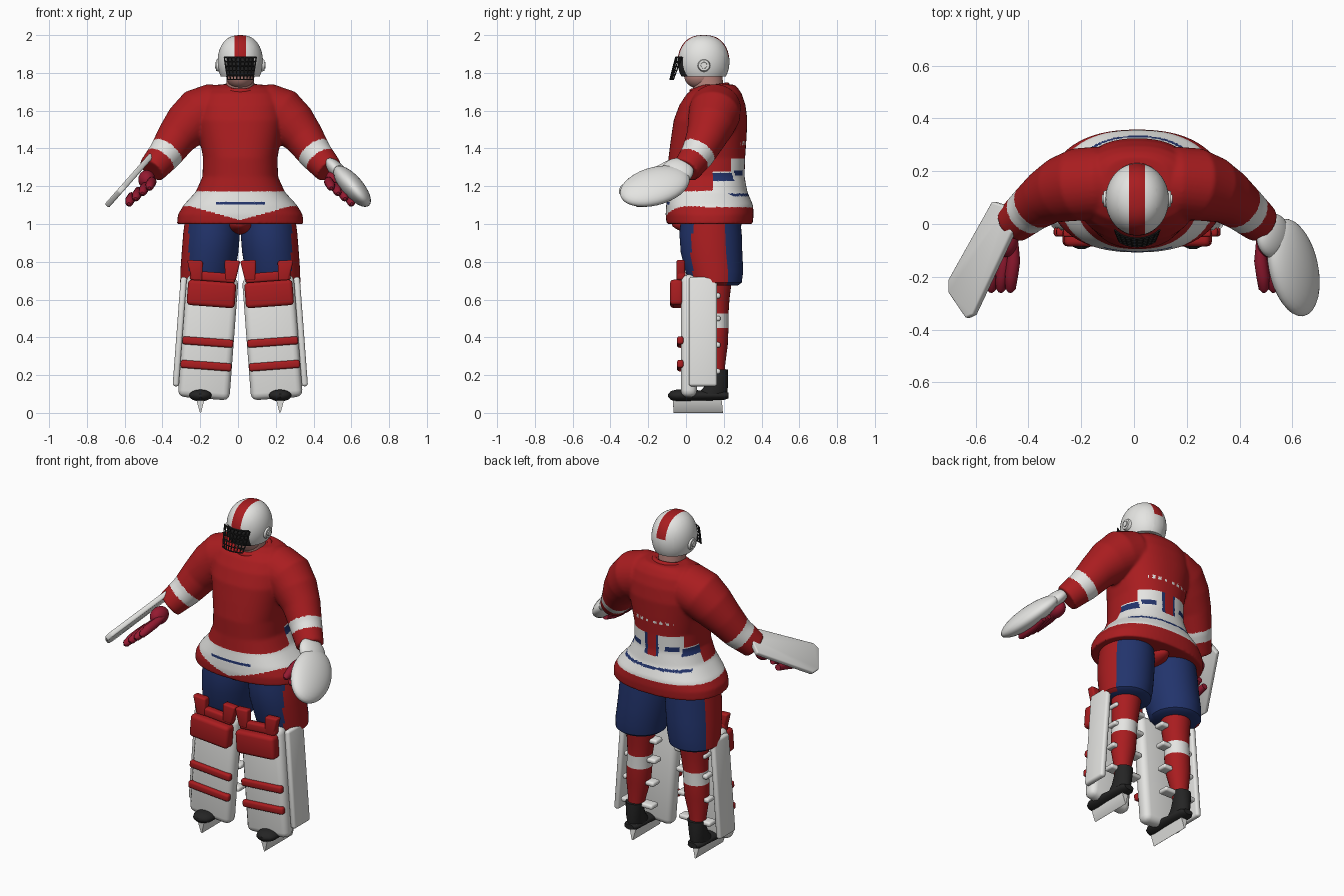
import bpy, bmesh
from math import sin, cos, pi, atan2, copysign
from mathutils import Vector, Matrix

cube = bpy.data.objects.get("Cube")
if cube:
    bpy.data.objects.remove(cube)

X0 = 0.012  # symmetry plane of the figure


def material(name, r, g, b):
    m = bpy.data.materials.new(name)
    m.use_nodes = True
    m.diffuse_color = (r, g, b, 1)
    node = m.node_tree.nodes["Principled BSDF"]
    node.inputs["Base Color"].default_value = (r, g, b, 1)
    node.inputs["Roughness"].default_value = 0.6
    return m


RED = material("red cloth", 0.4, 0.012, 0.014)
WHITE = material("white", 0.78, 0.78, 0.76)
BLUE = material("navy blue", 0.016, 0.034, 0.15)
BLACK = material("black", 0.018, 0.018, 0.018)
CRIMSON = material("crimson glove", 0.3, 0.01, 0.03)
SKIN = material("skin", 0.48, 0.23, 0.2)


def paint(mesh, mats, rule, s=1):
    """Add materials, choose one per face, and shade smooth with sharp edges."""
    for m in mats:
        mesh.materials.append(m)
    for p in mesh.polygons:
        p.use_smooth = True
        if rule:
            p.material_index = rule(Vector(((p.center.x - X0) * s, p.center.y, p.center.z)))
    mesh.set_sharp_from_angle(angle=0.7)


def finish(bm, name, mats, s=1, rule=None):
    for v in bm.verts:
        v.co.x = X0 + s * v.co.x
    bmesh.ops.recalc_face_normals(bm, faces=bm.faces)
    mesh = bpy.data.meshes.new(name)
    bm.to_mesh(mesh)
    bm.free()
    paint(mesh, mats, rule, s)
    ob = bpy.data.objects.new(name, mesh)
    bpy.context.collection.objects.link(ob)
    return ob


def skin_rings(bm, rings):
    rows = [[bm.verts.new(p) for p in ring] for ring in rings]
    n = len(rows[0])
    for a, b in zip(rows, rows[1:]):
        for i in range(n):
            j = (i + 1) % n
            bm.faces.new((a[i], a[j], b[j], b[i]))
    bm.faces.new(rows[0])
    bm.faces.new(rows[-1])


def loft(bm, rings, n=40, power=1):
    """Stacked ovals: centre x, centre y, z, radius x, radius y. Power below 1 is boxier."""
    def bulge(v):
        return copysign(abs(v) ** power, v)
    turn = [2 * pi * i / n for i in range(n)]
    skin_rings(bm, [[(cx + rx * bulge(cos(t)), cy + ry * bulge(sin(t)), z) for t in turn]
                    for cx, cy, z, rx, ry in rings])


def tube(bm, path, n=16):
    """Round section along a path of x, y, z, radius."""
    pts = [Vector(p[:3]) for p in path]
    rings = []
    for k, p in enumerate(pts):
        d = pts[min(k + 1, len(pts) - 1)] - pts[max(k - 1, 0)]
        q = d.to_track_quat('Z', 'Y')
        rings.append([p + q @ Vector((cos(2 * pi * i / n), sin(2 * pi * i / n), 0)) * path[k][3]
                      for i in range(n)])
    skin_rings(bm, rings)


def ball(bm, centre, axes, radii):
    rot = Matrix(axes).transposed().to_4x4()
    bmesh.ops.create_uvsphere(bm, u_segments=32, v_segments=16, radius=1,
                              matrix=Matrix.Translation(centre) @ rot @ Matrix.Diagonal((*radii, 1)))


def box(name, centre, size, mat, s, tilt=0, bevel=0.02):
    bm = bmesh.new()
    bmesh.ops.create_cube(bm, size=1, matrix=Matrix.Diagonal((*size, 1)))
    bmesh.ops.bevel(bm, geom=bm.edges[:], offset=bevel, segments=3, profile=0.5, affect='EDGES')
    bm.transform(Matrix.Translation(centre) @ Matrix.Rotation(tilt, 4, 'Y'))
    return finish(bm, name, [mat], s)


def prism(name, outline, vec, mat, s, bevel=0):
    bm = bmesh.new()
    face = bm.faces.new([bm.verts.new(p) for p in outline])
    ext = bmesh.ops.extrude_face_region(bm, geom=[face], use_keep_orig=True)
    bmesh.ops.translate(bm, vec=vec, verts=[g for g in ext["geom"] if isinstance(g, bmesh.types.BMVert)])
    bmesh.ops.recalc_face_normals(bm, faces=bm.faces)
    if bevel:
        bmesh.ops.bevel(bm, geom=bm.edges[:], offset=bevel, segments=3, profile=0.5, affect='EDGES')
    return finish(bm, name, [mat], s)


XYZ = ((1, 0, 0), (0, 1, 0), (0, 0, 1))

# Jersey: torso and sleeves fused into one smooth skin
bm = bmesh.new()
loft(bm, [(0, .125, 1.0, .335, .228), (0, .125, 1.05, .33, .233), (0, .125, 1.1, .3, .23),
          (0, .115, 1.17, .236, .21), (0, .11, 1.25, .2, .2), (0, .11, 1.35, .197, .203),
          (0, .12, 1.45, .215, .2), (0, .13, 1.55, .235, .195), (0, .14, 1.63, .23, .175),
          (0, .15, 1.69, .21, .145), (0, .16, 1.72, .17, .115), (0, .17, 1.738, .12, .085)], 72, 0.86)
for s in (1, -1):
    tube(bm, [(s * x, y, z, r) for x, y, z, r in (
        (.08, .155, 1.605, .125), (.15, .155, 1.605, .138), (.22, .15, 1.582, .138), (.28, .132, 1.525, .126),
        (.34, .105, 1.455, .106), (.4, .06, 1.365, .09), (.47, 0, 1.285, .076))], 32)
jersey = finish(bm, "jersey", [])
remesh = jersey.modifiers.new("fuse", 'REMESH')
remesh.mode = 'VOXEL'
remesh.voxel_size = 0.007
relax = jersey.modifiers.new("relax", 'SMOOTH')
relax.iterations = 12
fused = bpy.data.meshes.new_from_object(jersey.evaluated_get(bpy.context.evaluated_depsgraph_get()))
jersey.modifiers.clear()
jersey.data = fused


def jersey_rule(c):
    x, back = abs(c.x), c.y > 0.14
    if x > 0.3 and c.z > 1.2:  # sleeve cuff band
        t = (Vector((x, c.y, c.z)) - Vector((.405, .055, 1.36))).dot(Vector((.545, -.467, -.7)))
        return 1 if abs(t) < 0.032 else 0
    low = 1.09 if c.y > 0.1 else 1.02 + 0.28 * min(x, 0.26)
    if low < c.z < 1.175:  # waist band with a thin stripe
        stripe = abs(c.z - (1.155 if back else 1.11)) < 0.007 and x < (0.22 if back else 0.13)
        return 2 if stripe else 1
    if back and 1.175 <= c.z < 1.35:  # back panels around a red notch, outer corners cut
        if (x < 0.028 and c.z > 1.22) or (x > 0.165 and c.z > 1.28):
            return 0
        trim = c.z > 1.22 and x < 0.044
        bar = 0.08 < x < 0.15 and abs(c.z - 1.27) < 0.016
        return 2 if trim or bar or (x > 0.16 and abs(c.z - 1.25) < 0.022) else 1
    if back and abs(c.z - 1.425) < 0.01 and x < 0.13:  # dashed line across the back
        return int(x / 0.018) % 2
    return 0


paint(fused, [RED, WHITE, BLUE], jersey_rule)

# Guard hanging below the hem
bm = bmesh.new()
ball(bm, (0, .11, 1.0), XYZ, (.07, .185, .055))
finish(bm, "hip_guard", [RED])

# Collar, neck and face
bm = bmesh.new()
turn = [2 * pi * i / 24 for i in range(25)]
tube(bm, [(.092 * cos(t), .125 + .092 * sin(t), 1.718 + .016 * sin(t), .016) for t in turn], 10)
finish(bm, "collar", [RED])
bm = bmesh.new()
loft(bm, [(0, .12, 1.68, .075, .08), (0, .11, 1.8, .072, .082)])
ball(bm, (0, .075, 1.785), XYZ, (.075, .085, .07))
finish(bm, "neck_and_face", [SKIN])

# Helmet with centre stripe and dark face opening
bm = bmesh.new()
angles = [-0.6 + i * (pi / 2 - 0.02 + 0.6) / 18 for i in range(19)]
loft(bm, [(0, .093, 1.86 + .14 * sin(t), .12 * cos(t) ** .8, .137 * cos(t) ** .8) for t in angles], 48)
for co, no in (((.03, 0, 0), XYZ[0]), ((-.03, 0, 0), XYZ[0]), ((.072, 0, 0), XYZ[0]),
               ((-.072, 0, 0), XYZ[0]), ((0, 0, 1.885), XYZ[2])):
    bmesh.ops.bisect_plane(bm, geom=bm.verts[:] + bm.edges[:] + bm.faces[:], plane_co=co, plane_no=no)


def helmet_rule(c):
    if c.y < 0.06 and c.z < 1.885 and abs(c.x) < 0.072:
        return 2
    return 1 if abs(c.x) < 0.03 and c.z > 1.885 else 0


finish(bm, "helmet", [WHITE, RED, BLACK], 1, helmet_rule)

# Wire cage over the face
bm = bmesh.new()
arc = [-0.95 + 1.9 * i / 8 for i in range(9)]


def cage(t, k):
    t *= 0.7 + 0.05 * k  # narrower towards the chin
    return .108 * sin(t), .03 - .085 * cos(t) - .006 * (5 - k), 1.765 + .0235 * k, .0035


for k in range(6):
    tube(bm, [cage(t, k) for t in arc], 6)
for t in arc:
    tube(bm, [cage(t, k) for k in range(6)], 6)
finish(bm, "face_cage", [BLACK])

# Blocker board on the right hand
outline = [(.553, .085), (.492, .065), (.478, -.03), (.627, -.345), (.652, -.357), (.718, -.26), (.718, -.21)]
prism("blocker_board", [(x, y, 1.38 - 1.13 * (x - .475)) for x, y in outline],
      (-.022, 0, -.02), WHITE, -1, 0.008)

# Catching glove on the left hand
n = Vector((.75, 0, .66)).normalized()
a = Vector((.26, -.9, -.3)).normalized()
bm = bmesh.new()
ball(bm, (.592, -.165, 1.2), (a, n.cross(a), n), (.195, .122, .057))
ball(bm, (.515, -.045, 1.28), (a, n.cross(a), n), (.085, .085, .04))
finish(bm, "catching_glove", [WHITE])

for s, side in ((1, "left_"), (-1, "right_")):
    # Ear guard
    bm = bmesh.new()
    for r, d in ((.036, .01), (.02, .016)):
        bmesh.ops.create_cone(bm, cap_ends=True, segments=24, radius1=r, radius2=r * .8, depth=.02,
                              matrix=Matrix.Translation((.108 + d, .095, 1.84)) @ Matrix.Rotation(pi / 2, 4, 'Y'))
    finish(bm, side + "ear_guard", [WHITE], s)

    # Gloved hand, fingers fanned down and outwards
    bm = bmesh.new()
    ball(bm, (.495, -.06, 1.235), XYZ, (.045, .065, .05))
    for i in range(4):
        x, z = .468 + .036 * i, 1.235 - .028 * i
        tube(bm, [(x, -.07, z, .018), (x, -.14, z - .012, .025), (x + .008, -.195, z - .025, .025),
                  (x + .012, -.245, z - .04, .02), (x + .014, -.258, z - .045, .008)], 12)
    finish(bm, side + "glove_fingers", [CRIMSON], s)

    # Padded shorts: blue with a red outer panel
    bm = bmesh.new()
    loft(bm, [(.15, .13, 1.04, .14, .155), (.152, .13, .95, .15, .165), (.16, .135, .85, .15, .163),
              (.172, .15, .75, .145, .153), (.178, .155, .69, .14, .14), (.178, .155, .675, .12, .12)], 64)
    finish(bm, side + "shorts_leg", [BLUE, RED], s,
           lambda c: 1 if abs(atan2(c.y - .12, c.x - .16)) < 0.64 and c.z > .68 else 0)

    # Sock with a white band
    bm = bmesh.new()
    loft(bm, [(.175, .16, .72, .085, .085), (.18, .155, .6, .078, .075), (.185, .155, .525, .07, .07),
              (.19, .155, .45, .072, .07), (.195, .155, .36, .07, .066), (.203, .16, .25, .05, .047),
              (.208, .165, .18, .045, .045)], 28)
    finish(bm, side + "sock", [RED, WHITE], s, lambda c: int(.45 < c.z < .525))

    # Leg pad, outer wing, knee roll, thigh tabs and cross rolls
    def lean(z):
        return .17 - .075 * (z - .4)
    T = -0.075
    box(side + "leg_pad", (lean(.4), .015, .4), (.274, .085, .65), WHITE, s, T, .035)
    box(side + "pad_wing", (lean(.43) + .152, .09, .43), (.034, .15, .58), WHITE, s, T, .014)
    box(side + "knee_roll", (lean(.63), -.05, .63), (.255, .07, .135), RED, s, T)
    box(side + "thigh_band", (lean(.72), -.025, .72), (.24, .045, .05), RED, s, T, .012)
    for dx, out in ((-.09, -.012), (.085, .012)):
        x = lean(.76) + dx
        prism(side + "thigh_tab", [(x - .028, -.05, .7), (x + .028, -.05, .7), (x + .042 + out, -.05, .81),
                                   (x - .042 + out, -.05, .805)], (0, .045, 0), RED, s, .01)
    for z in (.375, .25):
        box(side + "cross_roll", (lean(z), -.03, z), (.27, .035, .042), RED, s, T, .012)
    for z in (.62, .5, .36, .22):
        box(side + "pad_strap", (lean(z) + .01, .15, z), (.21, .065, .028), WHITE, s, 0, .011)

    # Skate boot, flattened at the toe, and blade
    bm = bmesh.new()
    tube(bm, [(.211, y, 0, r) for y, r in ((.225, .03), (.2, .046), (.1, .05), (0, .06),
                                           (-.05, .06), (-.08, .045), (-.094, .015))], 24)
    bm.transform(Matrix.Translation((0, 0, .092)) @ Matrix.Diagonal((1, 1, .52, 1)))
    loft(bm, [(.211, .13, .085, .046, .085), (.21, .16, .14, .048, .062), (.208, .175, .2, .05, .048),
              (.206, .175, .23, .052, .048)], 24)
    finish(bm, side + "skate_boot", [BLACK], s)
    prism(side + "skate_blade", [(.191, -.07, .065), (.231, -.07, .065), (.215, -.065, .005),
                                 (.208, -.065, 0)], (0, .26, 0), WHITE, s)
